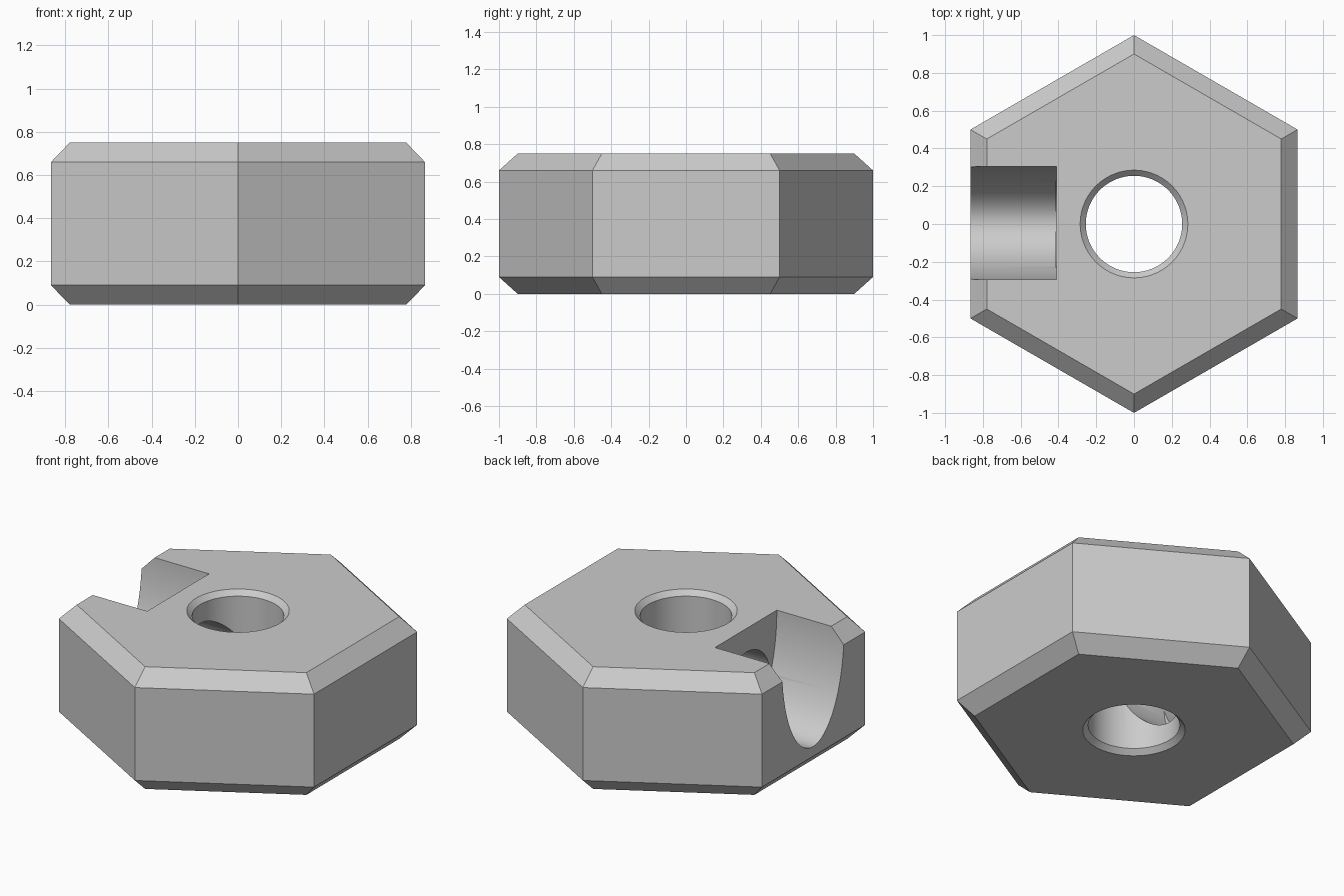
import bpy
import bmesh
from math import cos, sin, pi, radians

cube = bpy.data.objects.get("Cube")
if cube:
    bpy.data.objects.remove(cube)

HEIGHT = 0.75
CHAMFER = 0.09
BORE = 0.255
RIM = 0.03

grey = bpy.data.materials.new("plain_grey")
grey.use_nodes = True
colour = (0.6, 0.6, 0.6, 1)
grey.diffuse_color = colour
grey.node_tree.nodes["Principled BSDF"].inputs["Base Color"].default_value = colour


def loft(name, sides, sections, axis="z", centre=(0, 0), phase=0.0):
    """Closed solid through elliptical sections (position, radius_a, radius_b)."""
    bm = bmesh.new()
    rings = []
    for pos, ra, rb in sections:
        ring = []
        for i in range(sides):
            t = phase + 2 * pi * i / sides
            a, b = centre[0] + ra * cos(t), centre[1] + rb * sin(t)
            ring.append(bm.verts.new((a, b, pos) if axis == "z" else (pos, a, b)))
        rings.append(ring)
    for low, high in zip(rings, rings[1:]):
        for i in range(sides):
            j = (i + 1) % sides
            bm.faces.new((low[i], low[j], high[j], high[i]))
    bm.faces.new(rings[0][::-1])
    bm.faces.new(rings[-1])
    bmesh.ops.recalc_face_normals(bm, faces=bm.faces)
    mesh = bpy.data.meshes.new(name)
    bm.to_mesh(mesh)
    bm.free()
    mesh.materials.append(grey)
    obj = bpy.data.objects.new(name, mesh)
    bpy.context.collection.objects.link(obj)
    return obj


# Hexagonal body, chamfered at top and bottom
body = loft("hex_body", 6, [
    (0, 0.9, 0.9), (CHAMFER, 1, 1),
    (HEIGHT - CHAMFER, 1, 1), (HEIGHT, 0.9, 0.9)], phase=pi / 2)

# Central bore with a small countersink at each end
flare = BORE + 2 * RIM
bore = loft("bore_cutter", 96, [
    (-RIM, flare, flare), (RIM, BORE, BORE),
    (HEIGHT - RIM, BORE, BORE), (HEIGHT + RIM, flare, flare)])

# Deep rounded slot open to the top and the right side
slot = loft("slot_cutter", 128, [(-1.2, 0.3, 0.6), (-0.41, 0.3, 0.6)],
            axis="x", centre=(0.005, HEIGHT))

# Round tunnel joining the slot to the bore
tunnel = loft("tunnel_cutter", 64, [(-0.412, 0.23, 0.23), (0, 0.23, 0.23)],
              axis="x", centre=(0, HEIGHT / 2))

bpy.ops.object.select_all(action="DESELECT")
bpy.context.view_layer.objects.active = body
body.select_set(True)
for cutter in (bore, slot, tunnel):
    cutter.hide_render = True
    cut = body.modifiers.new(cutter.name, "BOOLEAN")
    cut.operation = "DIFFERENCE"
    cut.solver = "EXACT"
    cut.object = cutter
    bpy.ops.object.modifier_apply(modifier=cut.name)
    bpy.data.objects.remove(cutter)

bpy.ops.object.shade_smooth_by_angle(angle=radians(25))
